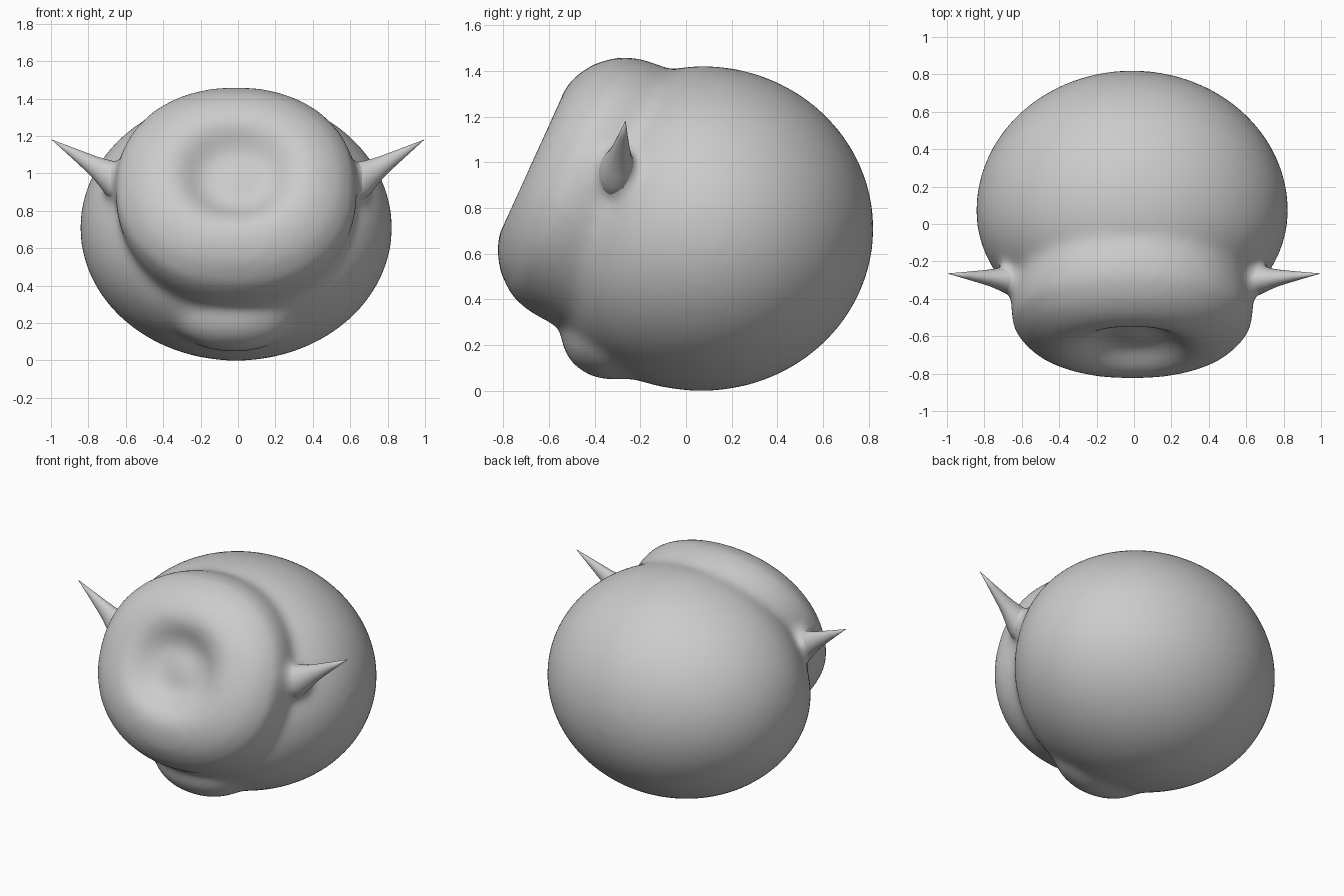
import bpy, bmesh, math
from mathutils import Vector, Matrix

cube = bpy.data.objects.get("Cube")
if cube:
    bpy.data.objects.remove(cube)

grey = bpy.data.materials.new("plain grey")
grey.use_nodes = True
grey.diffuse_color = (0.6, 0.6, 0.6, 1)
grey.node_tree.nodes["Principled BSDF"].inputs["Base Color"].default_value = (0.6, 0.6, 0.6, 1)


def ellipsoid(bm, centre, radii):
    place = Matrix.Translation(centre) @ Matrix.Diagonal((*radii, 1))
    return bmesh.ops.create_uvsphere(bm, u_segments=64, v_segments=40, radius=1, matrix=place)["verts"]


def bulge(value, power):
    return math.copysign(abs(value) ** power, value)


def loft(bm, centre, axis, side, rings, segments=64, power=1.0):
    """Skin rounded rings (distance along axis, side radius, other radius)."""
    other = axis.cross(side)
    loops = []
    for along, a, b in rings:
        loop = []
        for i in range(segments):
            t = math.tau * i / segments
            x, y = a * bulge(math.cos(t), power), b * bulge(math.sin(t), power)
            loop.append(bm.verts.new(centre + axis * along + side * x + other * y))
        loops.append(loop)
    for low, high in zip(loops, loops[1:]):
        for i in range(segments):
            j = (i + 1) % segments
            bm.faces.new((low[i], low[j], high[j], high[i]))
    bm.faces.new(loops[0][::-1])
    bm.faces.new(loops[-1])


def finish(bm, name):
    bmesh.ops.recalc_face_normals(bm, faces=bm.faces)
    for face in bm.faces:
        face.smooth = True
    mesh = bpy.data.meshes.new(name)
    bm.to_mesh(mesh)
    bm.free()
    mesh.materials.append(grey)
    obj = bpy.data.objects.new(name, mesh)
    bpy.context.collection.objects.link(obj)
    return obj


def horn(bm, sign):
    base = Vector((0.54 * sign, -0.31, 0.9))
    tip = Vector((0.995 * sign, -0.265, 1.18))
    axis = tip - base
    length = axis.length
    axis.normalize()
    side = axis.cross(Vector((0, 0, 1))).normalized()
    profile = [(0, 0.09), (0.15, 0.105), (0.25, 0.098), (0.35, 0.078), (0.45, 0.06), (0.55, 0.047), (0.77, 0.024), (1, 0.001)]
    loft(bm, base, axis, side, [(f * length, r * 0.85, r) for f, r in profile], 32)


# Round body, shallower at the front, less so low down
bm = bmesh.new()
for v in ellipsoid(bm, (-0.01, 0, 0.71), (0.835, 0.752, 0.712)):
    if v.co.y < 0:
        low = min(1, max(0, (0.9 - v.co.z) / 0.7))
        v.co.y *= 0.85 + 0.2 * low
    v.co.y += 0.07

# Soft swelling under the chin
ellipsoid(bm, (-0.02, -0.32, 0.25), (0.34, 0.23, 0.205))

# Tilted head disc with a shallow dished face
profile = [(-0.5, 0.52), (-0.4, 0.6), (-0.3, 0.615), (-0.2, 0.612), (-0.12, 0.605), (-0.03, 0.578),
           (0.06, 0.505), (0.11, 0.43), (0.135, 0.36), (0.138, 0.31), (0.115, 0.25), (0.075, 0.2),
           (0.048, 0.15), (0.045, 0.1), (0.055, 0.05), (0.06, 0.005)]
tilt = math.radians(24.4)
normal = Vector((0, -math.cos(tilt), math.sin(tilt)))
rings = [(t, r * min(1.12, 1.12 + 0.4 * t), r) for t, r in profile]
loft(bm, Vector((-0.01, -0.55, 0.95)), normal, Vector((1, 0, 0)), rings, 96, 0.93)

# Horn roots blended into the body
for sign in (-1, 1):
    horn(bm, sign)
body = finish(bm, "body_and_head")
blend = body.modifiers.new("blend", 'REMESH')
blend.mode = 'VOXEL'
blend.voxel_size = 0.022
blend.use_smooth_shade = True
soften = body.modifiers.new("soften", 'SMOOTH')
soften.factor = 0.5
soften.iterations = 28

# Sharp horns
for sign, name in ((-1, "right_horn"), (1, "left_horn")):
    bm = bmesh.new()
    horn(bm, sign)
    finish(bm, name)
